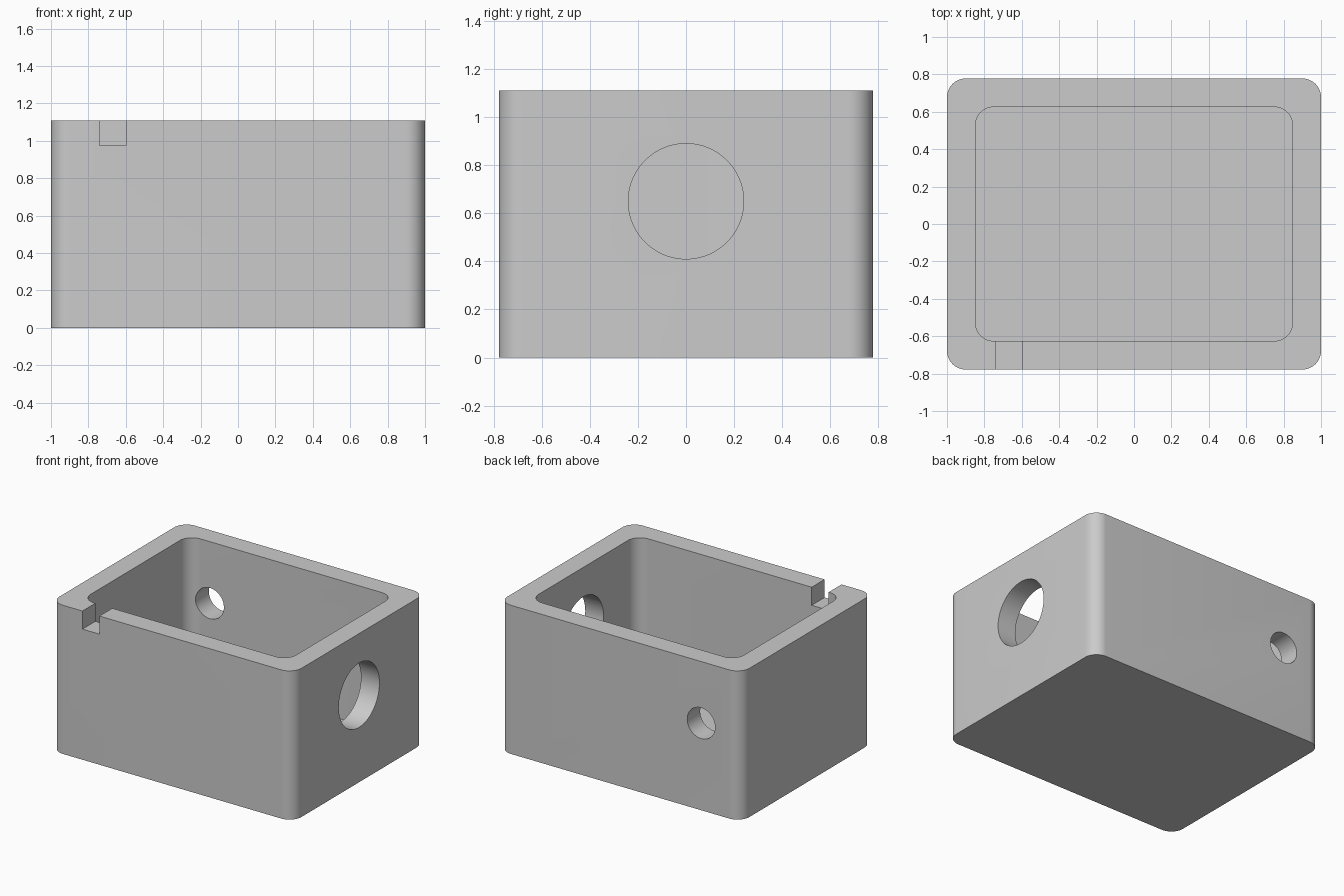
import bpy, bmesh, math
from mathutils import Matrix, Vector

cube = bpy.data.objects.get("Cube")
if cube:
    bpy.data.objects.remove(cube)

HALF_X, HALF_Y, HEIGHT = 1.0, 0.778, 1.11
WALL, FLOOR, RADIUS = 0.152, 0.075, 0.1
HOLE_Z, SIDE_X = 0.65, -0.67

grey = bpy.data.materials.new("plain grey")
grey.use_nodes = True
colour = (0.6, 0.6, 0.6, 1)
grey.diffuse_color = colour
grey.node_tree.nodes["Principled BSDF"].inputs["Base Color"].default_value = colour


def add_object(name, bm):
    bmesh.ops.recalc_face_normals(bm, faces=bm.faces)
    mesh = bpy.data.meshes.new(name)
    bm.to_mesh(mesh)
    bm.free()
    mesh.materials.append(grey)
    obj = bpy.data.objects.new(name, mesh)
    bpy.context.collection.objects.link(obj)
    return obj


def rounded_block(name, hx, hy, z0, z1, radius, steps=12):
    """Upright block with rounded vertical corners."""
    bm = bmesh.new()
    verts = []
    for corner, (sx, sy) in enumerate([(1, 1), (-1, 1), (-1, -1), (1, -1)]):
        for i in range(steps + 1):
            a = math.pi / 2 * (corner + i / steps)
            verts.append(bm.verts.new((sx * (hx - radius) + radius * math.cos(a),
                                       sy * (hy - radius) + radius * math.sin(a), z0)))
    base = bm.faces.new(verts)
    top = bmesh.ops.extrude_face_region(bm, geom=[base])["geom"]
    bmesh.ops.translate(bm, vec=(0, 0, z1 - z0),
                        verts=[v for v in top if isinstance(v, bmesh.types.BMVert)])
    return add_object(name, bm)


def cylinder(name, centre, radius, axis):
    bm = bmesh.new()
    turn = Vector((0, 0, 1)).rotation_difference(Vector(axis)).to_matrix().to_4x4()
    bmesh.ops.create_cone(bm, cap_ends=True, segments=64, radius1=radius, radius2=radius,
                          depth=WALL * 2, matrix=Matrix.Translation(centre) @ turn)
    return add_object(name, bm)


def box(name, centre, size):
    bm = bmesh.new()
    bmesh.ops.create_cube(bm, size=1, matrix=Matrix.Translation(centre) @ Matrix.Diagonal((*size, 1)))
    return add_object(name, bm)


# Open box body
body = rounded_block("box_body", HALF_X, HALF_Y, 0, HEIGHT, RADIUS)

# Cavity, large side hole, small back hole and front rim notch
cutters = [
    rounded_block("cavity_cutter", HALF_X - WALL, HALF_Y - WALL, FLOOR, HEIGHT + 0.2, RADIUS),
    cylinder("large_hole_cutter", (HALF_X - WALL / 2, 0, HOLE_Z), 0.24, (1, 0, 0)),
    cylinder("small_hole_cutter", (SIDE_X, HALF_Y - WALL / 2, HOLE_Z), 0.115, (0, 1, 0)),
    box("notch_cutter", (SIDE_X, -HALF_Y + WALL / 2, HEIGHT), (0.14, WALL * 2, 0.27)),
]
for cutter in cutters:
    mod = body.modifiers.new(cutter.name, 'BOOLEAN')
    mod.operation = 'DIFFERENCE'
    mod.solver = 'EXACT'
    mod.object = cutter

# Bake the cuts and remove the cutters
bpy.ops.object.select_all(action='DESELECT')
bpy.context.view_layer.objects.active = body
body.select_set(True)
for cutter in cutters:
    bpy.ops.object.modifier_apply(modifier=cutter.name)
for cutter in cutters:
    bpy.data.objects.remove(cutter)

bpy.ops.object.shade_smooth_by_angle(angle=math.radians(30))
